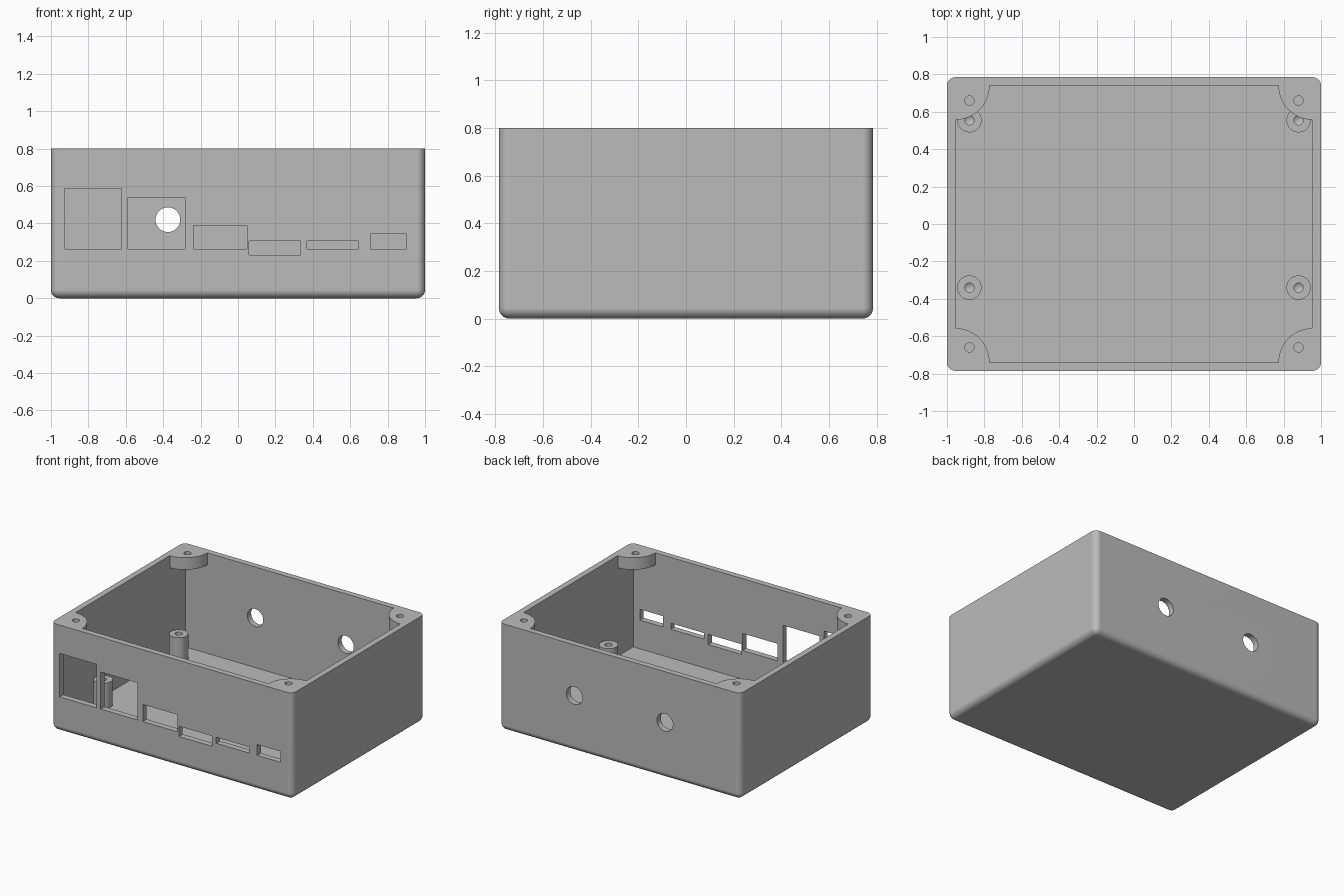
import bpy, bmesh
from math import sin, cos, pi, radians

if "Cube" in bpy.data.objects:
    bpy.data.objects.remove(bpy.data.objects["Cube"], do_unlink=True)

HALF_X, HALF_Y, HEIGHT = 1.0, 0.785, 0.8
WALL, FLOOR, ROUND = 0.045, 0.047, 0.045
IN_X, IN_Y = HALF_X - WALL, HALF_Y - WALL
BOSS_R, BOSS_Z = 0.183, 0.71
SIDES = 48

grey = bpy.data.materials.new("plain grey")
grey.use_nodes = True
grey.diffuse_color = (0.5, 0.5, 0.5, 1)
grey.node_tree.nodes["Principled BSDF"].inputs["Base Color"].default_value = (0.5, 0.5, 0.5, 1)


def make_object(name, bm):
    bmesh.ops.recalc_face_normals(bm, faces=bm.faces)
    mesh = bpy.data.meshes.new(name)
    bm.to_mesh(mesh)
    bm.free()
    mesh.materials.append(grey)
    obj = bpy.data.objects.new(name, mesh)
    bpy.context.collection.objects.link(obj)
    return obj


def block(name, x0, x1, y0, y1, z0, z1, rounding=0):
    bm = bmesh.new()
    bmesh.ops.create_cube(bm, size=1)
    for v in bm.verts:
        v.co.x = x1 if v.co.x > 0 else x0
        v.co.y = y1 if v.co.y > 0 else y0
        v.co.z = z1 if v.co.z > 0 else z0
    if rounding:
        edges = [e for e in bm.edges if min(v.co.z for v in e.verts) < z1]
        bmesh.ops.bevel(bm, geom=edges, offset=rounding, segments=8,
                        profile=0.5, affect='EDGES')
    return make_object(name, bm)


def prism(name, outline, z0, z1):
    bm = bmesh.new()
    face = bm.faces.new([bm.verts.new((x, y, z0)) for x, y in outline])
    top = bmesh.ops.extrude_face_region(bm, geom=[face])["geom"]
    for v in top:
        if isinstance(v, bmesh.types.BMVert):
            v.co.z = z1
    return make_object(name, bm)


def circle(x, y, r):
    return [(x + r * cos(2 * pi * i / SIDES), y + r * sin(2 * pi * i / SIDES))
            for i in range(SIDES)]


def lathe(name, profile):
    """Spin a closed profile of (radius, height) about z."""
    bm = bmesh.new()
    verts = [bm.verts.new((r, 0, z)) for r, z in profile]
    edges = [bm.edges.new(pair) for pair in zip(verts, verts[1:])]
    bmesh.ops.spin(bm, geom=verts + edges, cent=(0, 0, 0), axis=(0, 0, 1),
                   angle=2 * pi, steps=SIDES, use_merge=True)
    bmesh.ops.remove_doubles(bm, verts=bm.verts, dist=0.0001)
    return make_object(name, bm)


def select_only(obj):
    bpy.ops.object.select_all(action='DESELECT')
    obj.select_set(True)
    bpy.context.view_layer.objects.active = obj


def cut(obj, cutter):
    mod = obj.modifiers.new("cut", 'BOOLEAN')
    mod.operation, mod.solver, mod.object = 'DIFFERENCE', 'EXACT', cutter
    select_only(obj)
    bpy.ops.object.modifier_apply(modifier=mod.name)
    bpy.data.objects.remove(cutter, do_unlink=True)


def smooth(obj):
    select_only(obj)
    bpy.ops.object.shade_smooth_by_angle(angle=radians(30))
    mod = obj.modifiers.new("clean normals", 'WEIGHTED_NORMAL')
    mod.keep_sharp = True


# Open box with rounded sides and bottom
shell = block("box_shell", -HALF_X, HALF_X, -HALF_Y, HALF_Y, 0, HEIGHT, ROUND)

# Cavity: plain below, with quarter-round screw bosses left in the top corners
cut(shell, block("lower_cavity", -IN_X, IN_X, -IN_Y, IN_Y, FLOOR, BOSS_Z))
outline = []
for k, (sx, sy) in enumerate([(1, 1), (-1, 1), (-1, -1), (1, -1)]):
    for i in range(17):
        a = pi + k * pi / 2 + (pi / 2) * (1 - i / 16)
        outline.append((sx * IN_X + BOSS_R * cos(a), sy * IN_Y + BOSS_R * sin(a)))
cut(shell, prism("upper_cavity", outline, BOSS_Z - 0.1, HEIGHT + 0.1))

# Lid screw holes
for sx in (-1, 1):
    for sy in (-1, 1):
        cut(shell, prism("screw_hole", circle(sx * 0.88, sy * 0.66, 0.025),
                         BOSS_Z - 0.1, HEIGHT + 0.1))

# Connector windows in the front wall: x range, z range
windows = [(-0.928, -0.624, 0.262, 0.588), (-0.588, -0.284, 0.262, 0.54),
           (-0.239, 0.049, 0.262, 0.39), (0.06, 0.334, 0.23, 0.307),
           (0.369, 0.643, 0.262, 0.307), (0.708, 0.901, 0.262, 0.343)]
for x0, x1, z0, z1 in windows:
    cut(shell, block("window", x0, x1, -HALF_Y - 0.1, -IN_Y + 0.05, z0, z1))

# Round cable holes in the back wall
for x in (-0.375, 0.375):
    hole = prism("cable_hole", circle(0, 0, 0.066), -0.1, 0.1)
    hole.rotation_euler.x = pi / 2
    hole.location = (x, HALF_Y, 0.42)
    bpy.context.view_layer.update()
    cut(shell, hole)
smooth(shell)

# Board standoffs with blind, cone-ended holes
TOP = 0.237
profile = [(0, FLOOR - 0.01), (0.065, FLOOR - 0.01), (0.065, TOP), (0.025, TOP),
           (0.025, FLOOR + 0.02), (0, FLOOR)]
for side, x in (("right", -0.88), ("left", 0.88)):
    for end, y in (("front", -0.34), ("back", 0.555)):
        post = lathe(f"{end}_{side}_standoff", profile)
        post.location = (x, y, 0)
        smooth(post)
